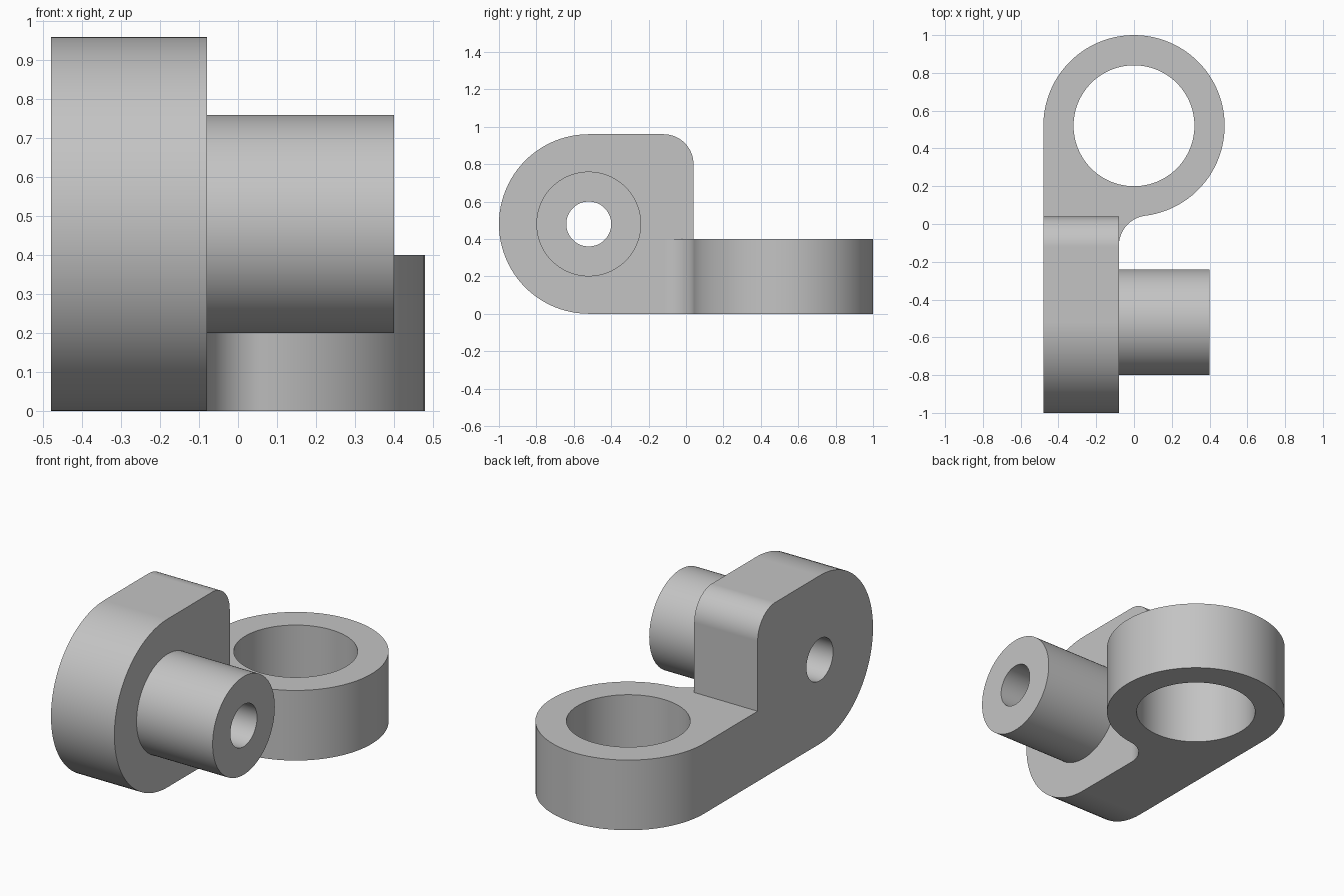
import bpy
import bmesh
from math import cos, sin, pi, sqrt, atan2
from mathutils import Vector

cube = bpy.data.objects.get("Cube")
if cube:
    bpy.data.objects.remove(cube, do_unlink=True)

grey = bpy.data.materials.new("light grey")
grey.use_nodes = True
GREY = (0.55, 0.55, 0.55, 1)
grey.diffuse_color = GREY
grey.node_tree.nodes["Principled BSDF"].inputs["Base Color"].default_value = GREY


def arc(cx, cy, r, start, end, steps):
    """Points along an arc, angles in radians."""
    angles = [start + (end - start) * i / steps for i in range(steps + 1)]
    return [(cx + r * cos(a), cy + r * sin(a)) for a in angles]


def circle(cx, cy, r, steps=96):
    return arc(cx, cy, r, 0, 2 * pi, steps)[:-1]


def extrude(name, outline, axis, low, high):
    """Prism of a 2D outline: (y, z) along x, or (x, y) along z."""
    bm = bmesh.new()
    place = (lambda p: (low, *p)) if axis == "x" else (lambda p: (*p, low))
    face = bm.faces.new([bm.verts.new(place(p)) for p in outline])
    grown = bmesh.ops.extrude_face_region(bm, geom=[face])
    move = Vector((high - low, 0, 0) if axis == "x" else (0, 0, high - low))
    bmesh.ops.translate(bm, vec=move, verts=[
        v for v in grown["geom"] if isinstance(v, bmesh.types.BMVert)])
    bmesh.ops.recalc_face_normals(bm, faces=bm.faces)
    mesh = bpy.data.meshes.new(name)
    bm.to_mesh(mesh)
    bm.free()
    mesh.materials.append(grey)
    obj = bpy.data.objects.new(name, mesh)
    bpy.context.collection.objects.link(obj)
    return obj


def combine(target, tool, operation):
    """Apply a boolean and discard the tool."""
    mod = target.modifiers.new(operation.title(), "BOOLEAN")
    mod.operation, mod.solver, mod.object = operation, "EXACT", tool
    bpy.context.view_layer.objects.active = target
    bpy.ops.object.modifier_apply(modifier=mod.name)
    bpy.data.objects.remove(tool, do_unlink=True)


R = 0.48          # outer radius of both eyes
FACE = -0.08      # inner face of the upright plate
FILLET = 0.16
EYE_Y = 0.52

# Upright plate: round front, filleted upper back corner
plate = ([(0.04, 0)] + arc(-EYE_Y, R, R, -pi / 2, -3 * pi / 2, 48)
         + arc(-0.12, 0.8, FILLET, pi / 2, 0, 16))
bracket = extrude("bracket", plate, "x", -R, FACE)

# Flat ring with its arm, blended into the plate by a concave fillet
fx = FACE + FILLET
fy = EYE_Y - sqrt((R + FILLET) ** 2 - fx ** 2)
toward = atan2(fy - EYE_Y, fx)
footprint = (arc(0, EYE_Y, R, pi, toward, 72)
             + arc(fx, fy, FILLET, toward + pi, pi, 20)[1:]
             + [(-0.28, fy), (-R, fy)])
combine(bracket, extrude("arm", footprint, "z", 0, 0.4), "UNION")

# Sideways boss
boss = extrude("boss", circle(-EYE_Y, R, 0.28), "x", FACE - 0.1, 0.4)
combine(bracket, boss, "UNION")

# Through holes
pin_hole = extrude("pin_hole", circle(-EYE_Y, R, 0.12), "x", -1, 1)
combine(bracket, pin_hole, "DIFFERENCE")
ring_hole = extrude("ring_hole", circle(0, EYE_Y, 0.32), "z", -1, 1)
combine(bracket, ring_hole, "DIFFERENCE")

# Smooth curved walls, crisp edges
bpy.ops.object.select_all(action="DESELECT")
bracket.select_set(True)
bpy.context.view_layer.objects.active = bracket
bpy.ops.object.shade_smooth_by_angle(angle=pi / 6)
weighted = bracket.modifiers.new("Weighted Normal", "WEIGHTED_NORMAL")
weighted.keep_sharp = True
